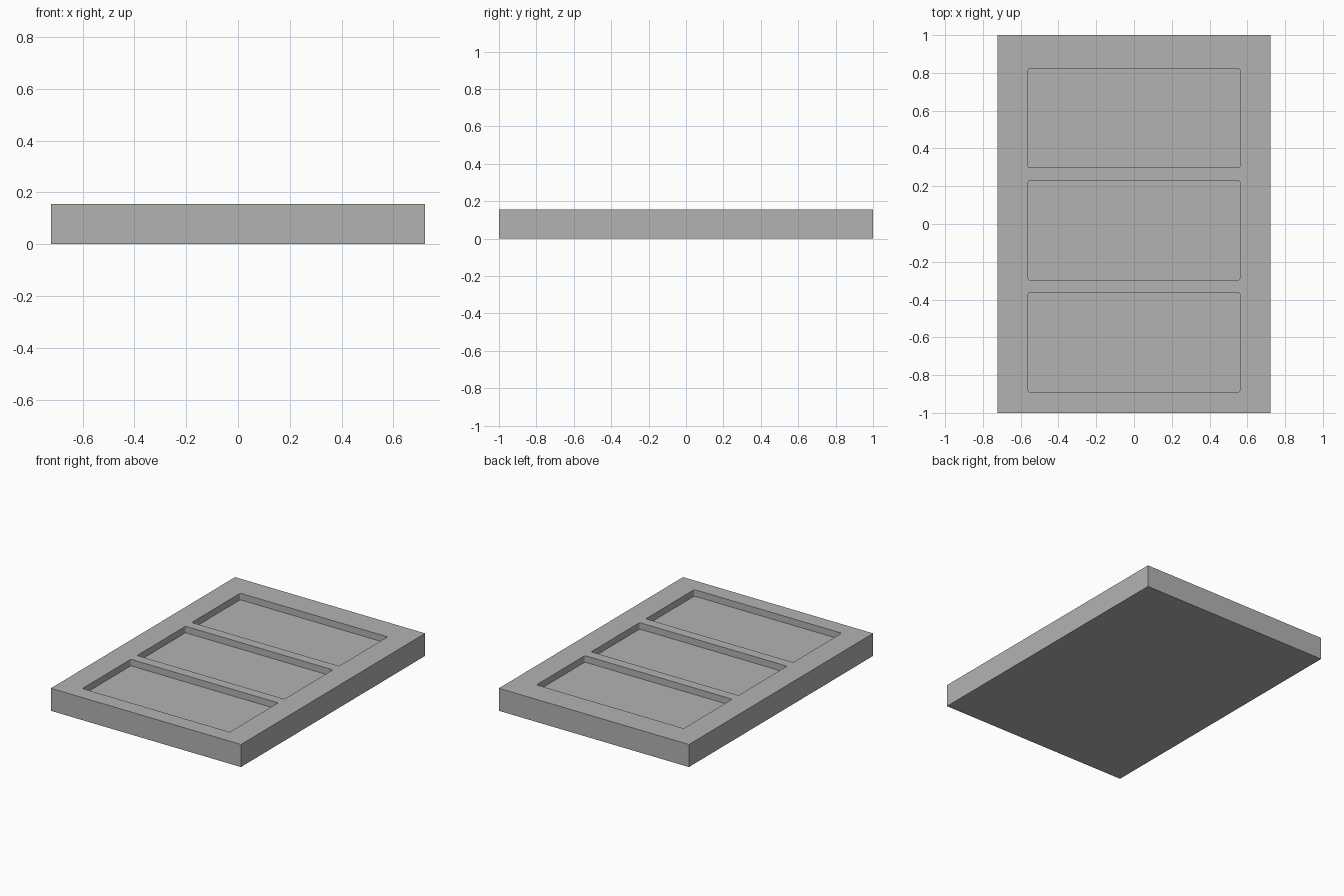
import bpy, bmesh
from mathutils import Matrix, Vector

cube = bpy.data.objects.get("Cube")
if cube:
    bpy.data.objects.remove(cube, do_unlink=True)

WIDTH, LENGTH, HEIGHT = 1.445, 2.0, 0.155
POCKET_X, POCKET_Y, DEPTH = 1.12, 0.526, 0.045
PITCH, OFFSET, CORNER = 0.594, -0.033, 0.008

grey = bpy.data.materials.new("plain grey")
grey.use_nodes = True
colour = (0.45, 0.45, 0.45, 1)
grey.diffuse_color = colour
grey.node_tree.nodes["Principled BSDF"].inputs["Base Color"].default_value = colour


def add_box(bm, size, centre):
    matrix = Matrix.Translation(centre) @ Matrix.Diagonal((*size, 1))
    return bmesh.ops.create_cube(bm, size=1, matrix=matrix)["verts"]


def make_object(name, bm):
    mesh = bpy.data.meshes.new(name)
    bm.to_mesh(mesh)
    bm.free()
    mesh.materials.append(grey)
    obj = bpy.data.objects.new(name, mesh)
    bpy.context.collection.objects.link(obj)
    return obj


# Solid slab
bm = bmesh.new()
add_box(bm, (WIDTH, LENGTH, HEIGHT), Vector((0, 0, HEIGHT / 2)))
panel = make_object("recessed_panel", bm)

# Three pocket cutters with slightly rounded vertical corners
bm = bmesh.new()
for row in (-1, 0, 1):
    add_box(bm, (POCKET_X, POCKET_Y, 2 * DEPTH), Vector((0, OFFSET + row * PITCH, HEIGHT)))
upright = [e for e in bm.edges if abs(e.verts[0].co.z - e.verts[1].co.z) > DEPTH]
bmesh.ops.bevel(bm, geom=upright, offset=CORNER, segments=3, profile=0.5, affect="EDGES")
cutter = make_object("pocket_cutter", bm)
cutter.hide_render = True
cutter.hide_set(True)

# Sink the pockets into the top of the slab
cut = panel.modifiers.new("pockets", "BOOLEAN")
cut.operation = "DIFFERENCE"
cut.solver = "EXACT"
cut.object = cutter
